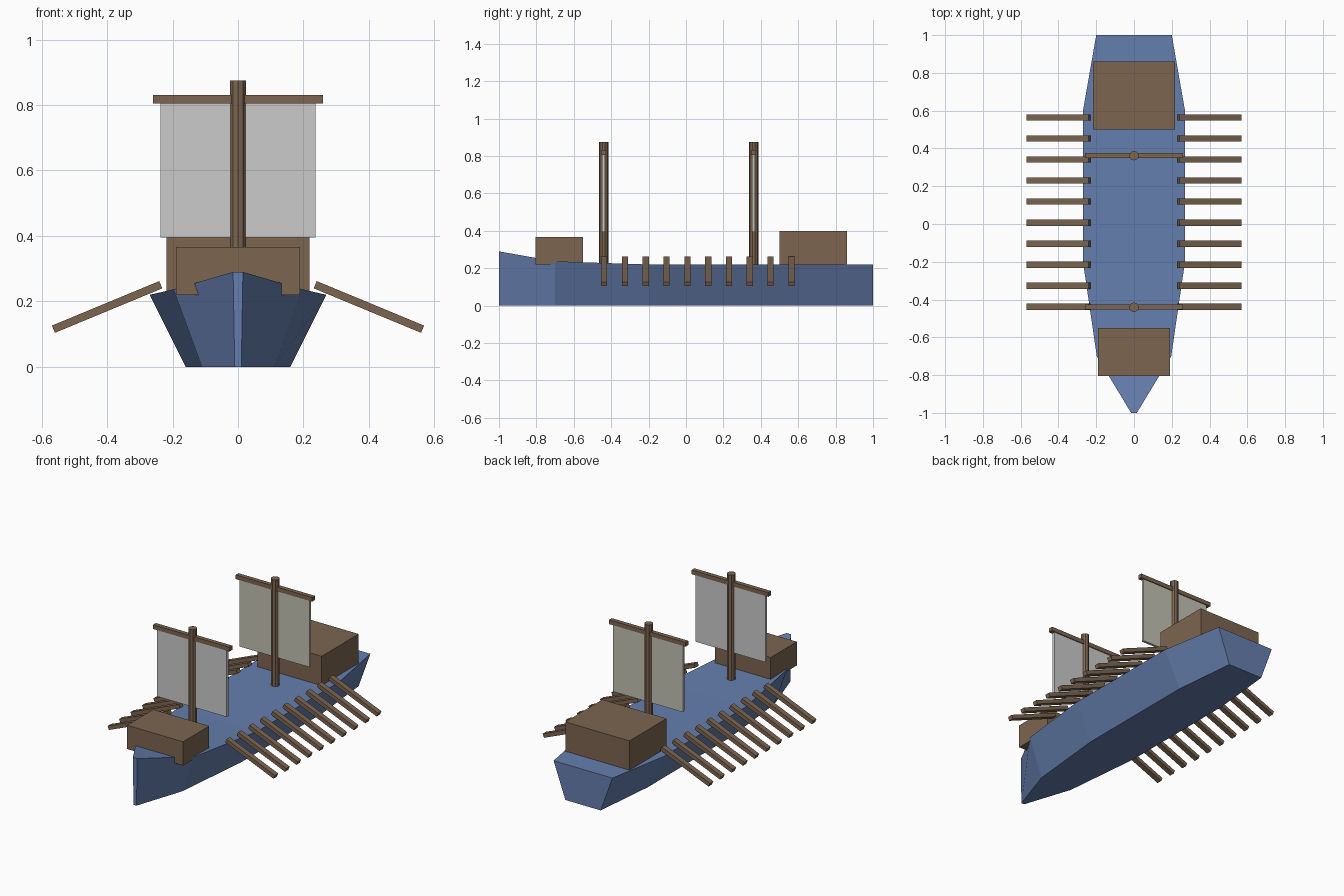
import bpy, bmesh
from math import radians

if "Cube" in bpy.data.objects:
    bpy.data.objects.remove(bpy.data.objects["Cube"])


def material(name, rgb):
    m = bpy.data.materials.new(name)
    m.diffuse_color = (*rgb, 1)
    m.use_nodes = True
    m.node_tree.nodes["Principled BSDF"].inputs["Base Color"].default_value = m.diffuse_color
    return m


BLUE = material("hull_blue", (0.13, 0.21, 0.42))
WOOD = material("wood", (0.20, 0.13, 0.08))
CREAM = material("cream_cloth", (0.55, 0.54, 0.45))


def box(name, center, size, mat=None, tilt=0):
    bpy.ops.mesh.primitive_cube_add(size=1, location=center)
    ob = bpy.context.object
    ob.name = name
    ob.scale = size
    ob.rotation_euler.y = tilt
    if mat:
        ob.data.materials.append(mat)
    return ob


# Hull: trapezoid sections lofted from bow to stern
# (y, half width at deck, half width at keel, deck height)
stations = [(-1.0, 0.015, 0.01, 0.29), (-0.7, 0.197, 0.11, 0.237),
            (-0.2, 0.27, 0.16, 0.22), (0.6, 0.27, 0.16, 0.22),
            (1.0, 0.20, 0.12, 0.22)]
bm = bmesh.new()
rings = [[bm.verts.new(p) for p in
          ((-b, y, 0), (b, y, 0), (t, y, z), (-t, y, z))]
         for y, t, b, z in stations]
for r, s in zip(rings, rings[1:]):
    for i in range(4):
        j = (i + 1) % 4
        bm.faces.new((r[i], r[j], s[j], s[i]))
bm.faces.new(rings[0])
bm.faces.new(rings[-1])
bmesh.ops.recalc_face_normals(bm, faces=bm.faces)
mesh = bpy.data.meshes.new("hull")
bm.to_mesh(mesh)
bm.free()
mesh.materials.append(BLUE)
bpy.context.collection.objects.link(bpy.data.objects.new("hull", mesh))

# Deck cabins
box("bow_cabin", (0, -0.678, 0.293), (0.38, 0.254, 0.146), WOOD)
box("stern_cabin", (0, 0.68, 0.31), (0.436, 0.36, 0.18), WOOD)

# Masts with yard and square sail
for label, y, cloth in (("fore", -0.44, None), ("main", 0.362, CREAM)):
    bpy.ops.mesh.primitive_cylinder_add(vertices=10, radius=0.025, depth=0.665,
                                        location=(0, y, 0.5425))
    mast = bpy.context.object
    mast.name = label + "_mast"
    mast.data.materials.append(WOOD)
    box(label + "_yard", (0, y, 0.818), (0.52, 0.027, 0.026), WOOD)
    box(label + "_sail", (0, y, 0.602), (0.474, 0.016, 0.415), cloth)

# Ten oars on each side, sloping down and outward
for side, label in ((1, "right"), (-1, "left")):
    for i in range(10):
        box(f"{label}_oar_{i + 1}", (side * 0.40, -0.438 + i * 0.1113, 0.183),
            (0.355, 0.033, 0.024), WOOD, side * radians(22.5))
